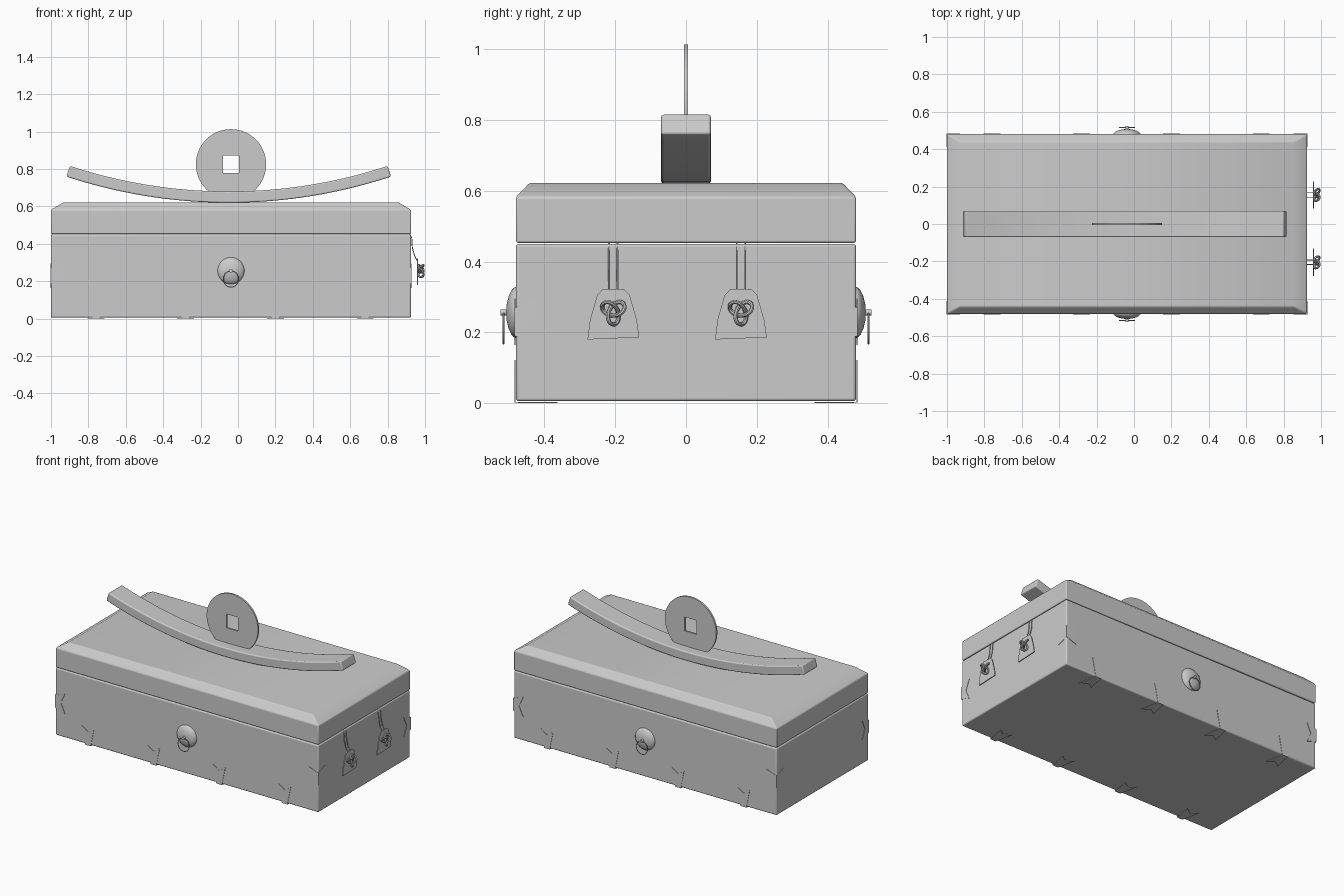
import bpy, bmesh, math
from mathutils import Vector

if "Cube" in bpy.data.objects:
    bpy.data.objects.remove(bpy.data.objects["Cube"])

CX = -0.0375                      # chest centre in x
HX, HY = 0.9625, 0.48             # chest half sizes


def mesh_obj(name, verts, faces, bevel=0, segs=3, smooth=True, thick=0):
    me = bpy.data.meshes.new(name)
    bm = bmesh.new()
    vs = [bm.verts.new(v) for v in verts]
    for f in faces:
        bm.faces.new([vs[i] for i in f])
    bmesh.ops.recalc_face_normals(bm, faces=bm.faces)
    bm.to_mesh(me)
    bm.free()
    ob = bpy.data.objects.new(name, me)
    bpy.context.collection.objects.link(ob)
    if thick:
        m = ob.modifiers.new("thickness", 'SOLIDIFY')
        m.thickness, m.offset = thick, 0
    if bevel:
        m = ob.modifiers.new("bevel", 'BEVEL')
        m.width, m.segments = bevel, segs
        m.limit_method, m.angle_limit = 'ANGLE', math.radians(35)
    if smooth:
        activate(ob)
        bpy.ops.object.shade_smooth_by_angle(angle=math.radians(35))
    return ob


def activate(ob):
    bpy.ops.object.select_all(action='DESELECT')
    ob.select_set(True)
    bpy.context.view_layer.objects.active = ob


def loft(name, rings, **kw):
    n = len(rings[0])
    verts = [v for r in rings for v in r]
    faces = [[k * n + i, k * n + (i + 1) % n, (k + 1) * n + (i + 1) % n, (k + 1) * n + i]
             for k in range(len(rings) - 1) for i in range(n)]
    faces += [list(range(n)), list(range(len(verts) - n, len(verts)))]
    return mesh_obj(name, verts, faces, **kw)


def rect(hx, hy, z):
    return [(CX + sx * hx, sy * hy, z) for sx, sy in ((-1, -1), (1, -1), (1, 1), (-1, 1))]


def wire(name, pts, r, cyclic=False):
    cu = bpy.data.curves.new(name, 'CURVE')
    cu.dimensions, cu.bevel_depth, cu.bevel_resolution = '3D', r, 2
    cu.use_fill_caps = True
    sp = cu.splines.new('POLY')
    sp.points.add(len(pts) - 1)
    for p, c in zip(sp.points, pts):
        p.co = (*c, 1)
    sp.use_cyclic_u = cyclic
    return to_mesh(name, cu)


def to_mesh(name, cu):
    ob = bpy.data.objects.new(name, cu)
    bpy.context.collection.objects.link(ob)
    activate(ob)
    bpy.ops.object.convert(target='MESH')
    ob = bpy.context.object
    bpy.ops.object.shade_smooth_by_angle(angle=math.radians(35))
    return ob


# chest body and chamfered lid
loft("chest_body", [rect(HX, HY, 0.006), rect(HX, HY, 0.45)], bevel=0.008)
loft("chest_lid", [rect(HX, HY, 0.453), rect(HX, HY, 0.582), rect(HX - 0.068, HY - 0.038, 0.622)],
     bevel=0.006)

# curved bar on the lid
R, half, n = 2.77, math.asin(0.868 / 2.77), 32
rings = []
for i in range(n + 1):
    a = -half + 2 * half * i / n
    rings.append([(CX - 0.012 + r * math.sin(a), y, 0.62 + R - r * math.cos(a))
                  for r, y in ((R, -0.07), (R, 0.07), (R - 0.06, 0.07), (R - 0.06, -0.07))])
bar = loft("curved_bar", rings, bevel=0.007)
bar.location.x = 0.0

# coin with a square hole
cu = bpy.data.curves.new("coin", 'CURVE')
cu.dimensions, cu.fill_mode, cu.extrude = '2D', 'BOTH', 0.006
circle = [(0.188 * math.cos(t * math.tau / 64), 0.188 * math.sin(t * math.tau / 64)) for t in range(64)]
square = [(-0.043, -0.046), (-0.043, 0.046), (0.043, 0.046), (0.043, -0.046)]
for pts in (circle, square):
    sp = cu.splines.new('POLY')
    sp.points.add(len(pts) - 1)
    for p, c in zip(sp.points, pts):
        p.co = (c[0], c[1], 0, 1)
    sp.use_cyclic_u = True
coin = to_mesh("coin", cu)
coin.location = (CX, 0, 0.825)
coin.rotation_euler.x = math.pi / 2

# domed boss, peg and ring pull on front and back
profile = [(0.073, 0.474), (0.071, 0.484), (0.062, 0.493), (0.045, 0.501), (0.024, 0.506),
           (0.009, 0.507), (0.009, 0.524)]
for s, side in ((-1, "front"), (1, "back")):
    loft(side + "_boss", [[(CX + r * math.cos(k * math.tau / 32), s * y, 0.256 + r * math.sin(k * math.tau / 32))
                           for k in range(32)] for r, y in profile])
    wire(side + "_ring", [(CX + 0.041 * math.cos(k * math.tau / 40), s * 0.515,
                           0.211 + 0.043 * math.sin(k * math.tau / 40)) for k in range(40)], 0.0025, True)


# swallow-tailed straps folded around an edge
def strap(name, corner, a, b, w, length, neck, flare):
    c, a, b, w = (Vector(v) for v in (corner, a, b, w))
    verts = [c - w * neck, c + w * neck]
    for d in (a, b):
        verts += [c + d * length + w * flare, c + d * (length - 0.03), c + d * length - w * flare]
        verts += [c + d * (length - 0.03) * 0.5]
    faces = []
    for o in (2, 6):
        faces += [[1, o, o + 1], [0, 1, o + 1], [0, o + 1, o + 2]]
    del verts[9], verts[5]
    faces = [[i - 1 if i > 5 else i for i in f] for f in faces]
    mesh_obj(name, verts, faces, smooth=False, thick=0.003)


for s, side in ((-1, "front"), (1, "back")):
    for x in (-0.76, -0.28, 0.20, 0.68):
        strap(side + "_bottom_strap", (x, s * 0.483, 0.0025), (0, 0, 1), (0, -s, 0), (1, 0, 0),
              0.12, 0.02, 0.045)
    for sx in (-1, 1):
        strap(side + "_corner_strap", (CX + sx * (HX + 0.001), s * 0.483, 0.23), (-sx, 0, 0), (0, -s, 0),
              (0, 0, 1), 0.072, 0.04, 0.065)

# hanging tags on the right side: cords, plate and trefoil knot
outline = [(-0.073, 0.180), (0.073, 0.186), (0.066, 0.235), (0.046, 0.305), (0.030, 0.322),
           (-0.030, 0.322), (-0.046, 0.305), (-0.066, 0.235)]
for y in (-0.205, 0.155):
    for dy in (-0.012, 0.012):
        wire("tag_cord", [(0.918, y + dy, 0.452), (0.929, y + dy, 0.43), (0.932, y + dy, 0.38),
                          (0.943, y + dy, 0.34), (0.958, y + dy, 0.31)], 0.0025)
    loft("tag_plate", [[(x, y + u, z) for u, z in outline] for x in (0.956, 0.963)])
    knot = []
    for k in range(96):
        t = k * math.tau / 96
        knot.append((0.978 + 0.014 * math.sin(3 * t), y + 0.0115 * (math.sin(t) + 2 * math.sin(2 * t)),
                     0.26 + 0.0125 * (math.cos(t) - 2 * math.cos(2 * t))))
    wire("tag_knot", knot, 0.006, True)
